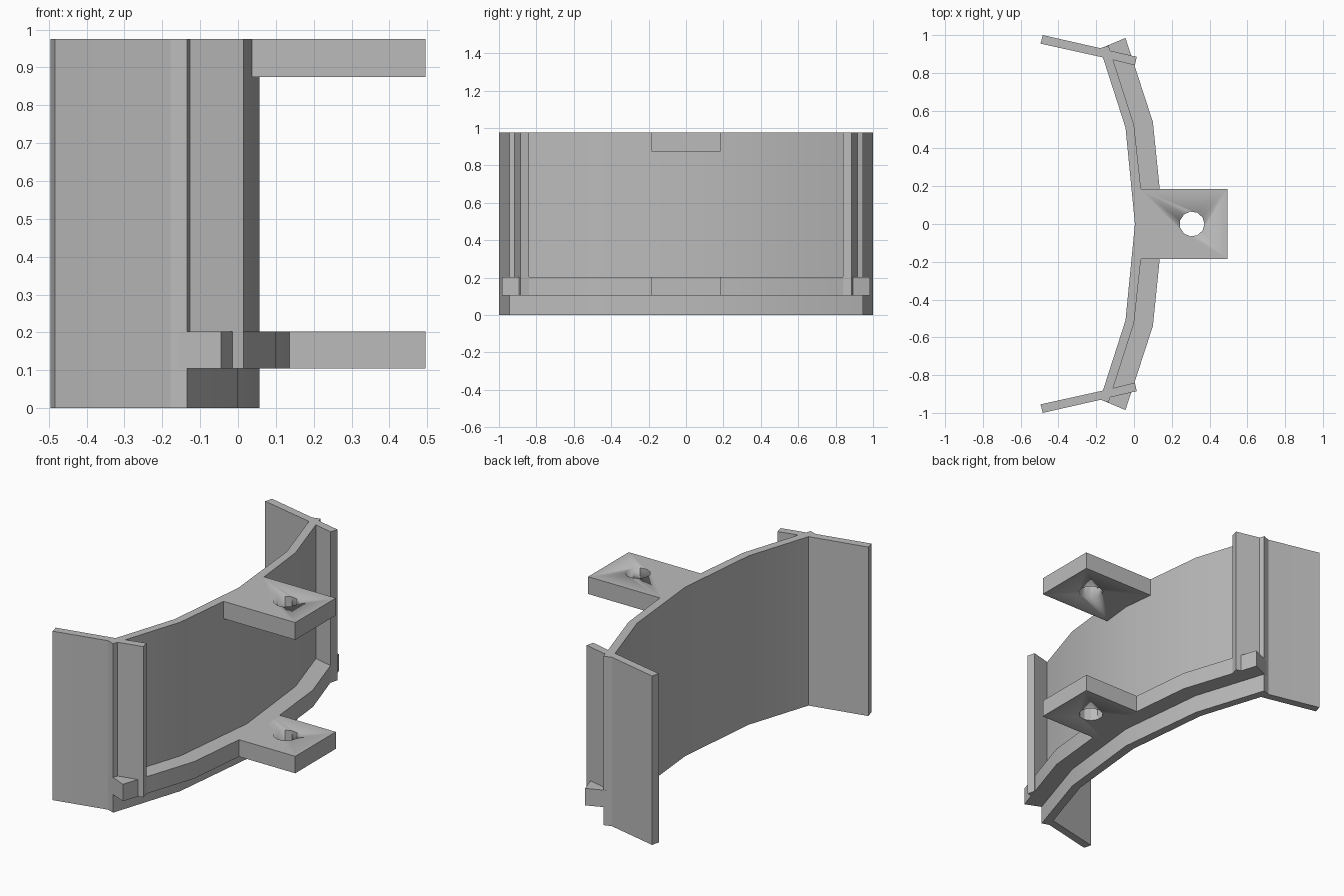
import bpy, bmesh, math

cube = bpy.data.objects.get("Cube")
if cube:
    bpy.data.objects.remove(cube, do_unlink=True)

grey = bpy.data.materials.new("plain grey")
grey.use_nodes = True
colour = (0.5, 0.5, 0.5, 1)
grey.diffuse_color = colour
grey.node_tree.nodes["Principled BSDF"].inputs["Base Color"].default_value = colour

HEIGHT = 0.975
SHELF_BOTTOM, SHELF_TOP = 0.105, 0.203
LUG_BOTTOM = 0.875


def finish(bm, name):
    bmesh.ops.recalc_face_normals(bm, faces=bm.faces)
    mesh = bpy.data.meshes.new(name)
    bm.to_mesh(mesh)
    bm.free()
    mesh.materials.append(grey)
    ob = bpy.data.objects.new(name, mesh)
    bpy.context.collection.objects.link(ob)
    bpy.ops.object.select_all(action="DESELECT")
    ob.select_set(True)
    bpy.context.view_layer.objects.active = ob
    bpy.ops.object.shade_smooth_by_angle(angle=math.radians(25))
    return ob


def prism(name, outline, z0, z1):
    """Extrude a plan outline from z0 to z1."""
    bm = bmesh.new()
    face = bm.faces.new([bm.verts.new((x, y, z0)) for x, y in outline])
    top = bmesh.ops.extrude_face_region(bm, geom=[face])["geom"]
    bmesh.ops.translate(bm, vec=(0, 0, z1 - z0),
                        verts=[v for v in top if isinstance(v, bmesh.types.BMVert)])
    return finish(bm, name)


def band(name, inner, outer, z0, z1):
    """Curved strip; each edge is given from the middle to the +y end."""
    def full(edge):
        return [(x, -y) for x, y in reversed(edge[1:])] + edge
    bm = bmesh.new()
    rings = []
    for (xi, yi), (xo, yo) in zip(full(inner), full(outer)):
        corners = [(xi, yi, z0), (xo, yo, z0), (xo, yo, z1), (xi, yi, z1)]
        rings.append([bm.verts.new(c) for c in corners])
    for a, b in zip(rings, rings[1:]):
        for i in range(4):
            j = (i + 1) % 4
            bm.faces.new((a[i], a[j], b[j], b[i]))
    bm.faces.new(rings[0])
    bm.faces.new(rings[-1])
    return finish(bm, name)


# Curved wall
wall_inner = [(0.005, 0), (-0.045, 0.51), (-0.18, 0.93)]
wall_outer = [(0.057, 0), (0.0, 0.525), (-0.135, 0.945)]
band("curved_wall", wall_inner, wall_outer, 0, HEIGHT)

# Shelf along the lower part of the wall
shelf_inner = [((a[0] + b[0]) / 2, (a[1] + b[1]) / 2) for a, b in zip(wall_inner, wall_outer)]
shelf_outer = [(0.155, 0), (0.1, 0.54), (-0.045, 0.985)]
band("lower_shelf", shelf_inner, shelf_outer, SHELF_BOTTOM, SHELF_TOP)

# End fins and the return plates on the other side of the wall
fin = [(-0.483, 1.0), (-0.495, 0.955), (-0.165, 0.882), (-0.145, 0.925), (-0.175, 0.93)]
plate = [(-0.15, 0.923), (-0.155, 0.88), (0.004, 0.84), (0.015, 0.885)]
for side, s in (("left", 1), ("right", -1)):
    prism(side + "_fin" if s < 0 else "back_fin", [(x, s * y) for x, y in fin], 0, HEIGHT)
    prism("front_plate" if s < 0 else "back_plate", [(x, s * y) for x, y in plate],
          SHELF_BOTTOM, HEIGHT)


# Mounting lugs with a through hole
def lug(name, z0, z1):
    ob = prism(name, [(0.03, -0.185), (0.495, -0.185), (0.495, 0.185), (0.03, 0.185)], z0, z1)
    bm = bmesh.new()
    bmesh.ops.create_cone(bm, cap_ends=True, segments=11, radius1=0.066,
                          radius2=0.066, depth=0.4)
    # turn one corner of the hole towards +x
    turn = math.atan2(bm.verts[:][0].co.y, bm.verts[:][0].co.x)
    cutter = finish(bm, name + "_hole_cutter")
    cutter.location = (0.307, 0, (z0 + z1) / 2)
    cutter.rotation_euler.z = -turn
    bpy.context.view_layer.update()
    bpy.context.view_layer.objects.active = ob
    mod = ob.modifiers.new("hole", "BOOLEAN")
    mod.operation = "DIFFERENCE"
    mod.solver = "EXACT"
    mod.object = cutter
    bpy.ops.object.modifier_apply(modifier=mod.name)
    bpy.data.objects.remove(cutter, do_unlink=True)


lug("lower_lug", SHELF_BOTTOM, SHELF_TOP)
lug("upper_lug", LUG_BOTTOM, HEIGHT)
